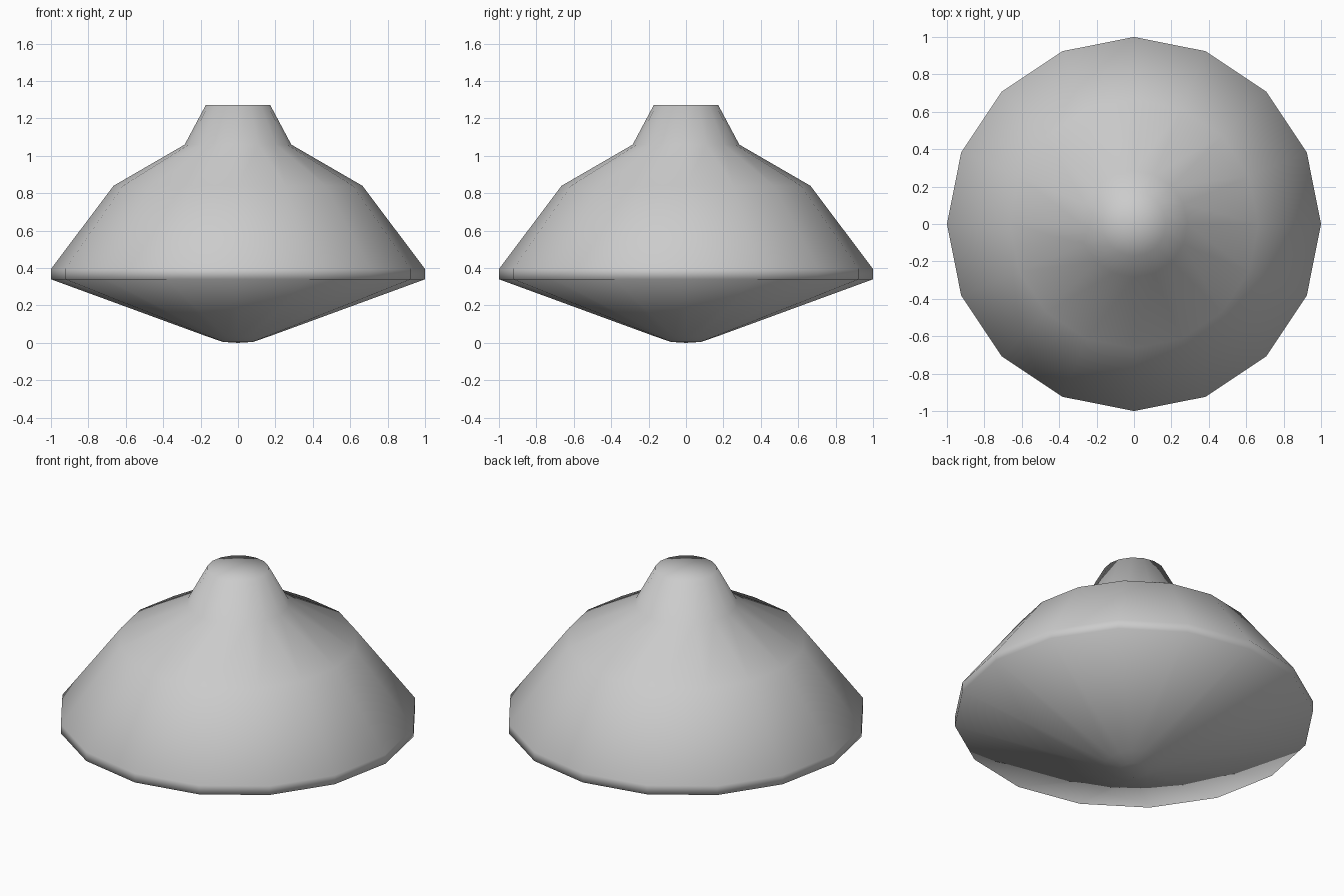
import bpy
import bmesh
from math import cos, sin, tau

if "Cube" in bpy.data.objects:
    bpy.data.objects.remove(bpy.data.objects["Cube"])

SIDES = 16

# Turned profile (radius, height), from the bottom up
profile = [(0.08, 0.005), (0.165, 0.034), (1.0, 0.34), (1.0, 0.395),
           (0.665, 0.84), (0.285, 1.06), (0.172, 1.272)]


def lathe(name, points, bottom_z, top_z):
    bm = bmesh.new()
    rings = [[bm.verts.new((r * cos(tau * i / SIDES), r * sin(tau * i / SIDES), z))
              for i in range(SIDES)] for r, z in points]
    bottom = bm.verts.new((0, 0, bottom_z))
    top = bm.verts.new((0, 0, top_z))
    for i in range(SIDES):
        j = (i + 1) % SIDES
        for a, b in zip(rings, rings[1:]):
            bm.faces.new((a[i], a[j], b[j], b[i]))
        bm.faces.new((bottom, rings[0][j], rings[0][i]))
        bm.faces.new((top, rings[-1][i], rings[-1][j]))
    # The whole surface is softly shaded, including the caps
    for face in bm.faces:
        face.smooth = True
    mesh = bpy.data.meshes.new(name)
    bm.to_mesh(mesh)
    bm.free()
    obj = bpy.data.objects.new(name, mesh)
    bpy.context.collection.objects.link(obj)
    return obj


# Spinning-top shaped body with a short neck
lathe("spinning_top_body", profile, 0.0, 1.272)
